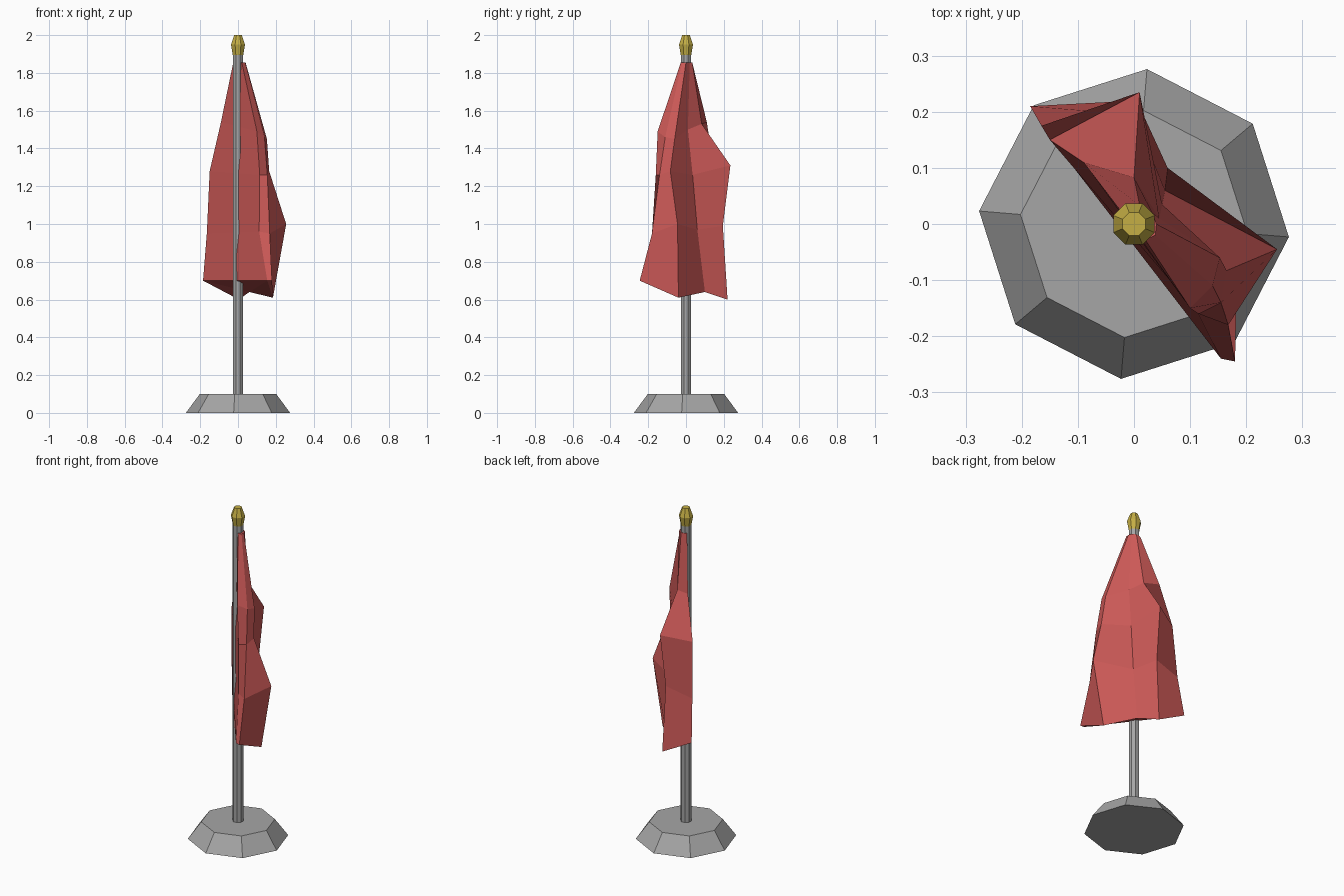
import bpy, bmesh, math

if "Cube" in bpy.data.objects:
    bpy.data.objects.remove(bpy.data.objects["Cube"])


def material(name, rgb):
    m = bpy.data.materials.new(name)
    m.diffuse_color = (*rgb, 1)
    m.use_nodes = True
    m.node_tree.nodes["Principled BSDF"].inputs["Base Color"].default_value = m.diffuse_color
    return m


grey = material("grey metal", (0.38, 0.38, 0.38))
gold = material("gold", (0.56, 0.43, 0.06))
red = material("red cloth", (0.60, 0.10, 0.095))


def loft(name, rings, mat):
    """Join rings of equal point count with faces and cap both ends."""
    bm = bmesh.new()
    loops = [[bm.verts.new(p) for p in ring] for ring in rings]
    n = len(loops[0])
    for a, b in zip(loops, loops[1:]):
        for i in range(n):
            j = (i + 1) % n
            bm.faces.new((a[i], a[j], b[j], b[i]))
    bm.faces.new(loops[0][::-1])
    bm.faces.new(loops[-1])
    bmesh.ops.triangulate(bm, faces=[f for f in bm.faces if len(f.verts) > 4 and mat == red])
    bmesh.ops.recalc_face_normals(bm, faces=bm.faces)
    me = bpy.data.meshes.new(name)
    bm.to_mesh(me)
    bm.free()
    me.materials.append(mat)
    ob = bpy.data.objects.new(name, me)
    bpy.context.collection.objects.link(ob)


def turned(name, profile, turn, mat):
    """Eight-sided turned part from (radius, height) pairs."""
    angles = [math.radians(turn + 45 * i) for i in range(8)]
    loft(name, [[(r * math.cos(a), r * math.sin(a), z) for a in angles]
                for r, z in profile], mat)


# Stand, pole and finial
turned("base", [(0.277, 0), (0.203, 0.10)], -4.8, grey)
turned("pole", [(0.03, 0.09), (0.03, 1.905)], 22.5, grey)
turned("finial", [(0.03, 1.895), (0.04, 1.95), (0.022, 2.0)], 22.5, gold)

# Draped flag: each ring runs from the left edge over two folds to the right edge
flag = [
    [(-0.185, 0.21, 0.70), (0.005, 0.22, 0.60), (0.06, 0.10, 0.64),
     (0.185, -0.04, 0.61), (0.18, -0.245, 0.70), (0.155, -0.24, 0.70)],
    [(-0.165, 0.175, 0.95), (0.0, 0.195, 0.99), (0.055, 0.06, 0.97),
     (0.255, -0.045, 1.00), (0.168, -0.18, 0.95), (0.112, -0.155, 0.96)],
    [(-0.15, 0.15, 1.28), (0.01, 0.235, 1.31), (0.05, 0.035, 1.26),
     (0.165, -0.083, 1.28), (0.155, -0.14, 1.26), (0.115, -0.16, 1.26)],
    [(-0.09, 0.11, 1.54), (0.0, 0.083, 1.53), (0.045, 0.01, 1.50),
     (0.153, -0.06, 1.45), (0.14, -0.11, 1.46), (0.10, -0.15, 1.49)],
    [(-0.025, 0.025, 1.855), (0.01, 0.033, 1.855), (0.033, 0.02, 1.855),
     (0.04, 0.0, 1.855), (0.038, -0.02, 1.855), (0.02, -0.028, 1.855)],
]
loft("draped_flag", flag, red)
